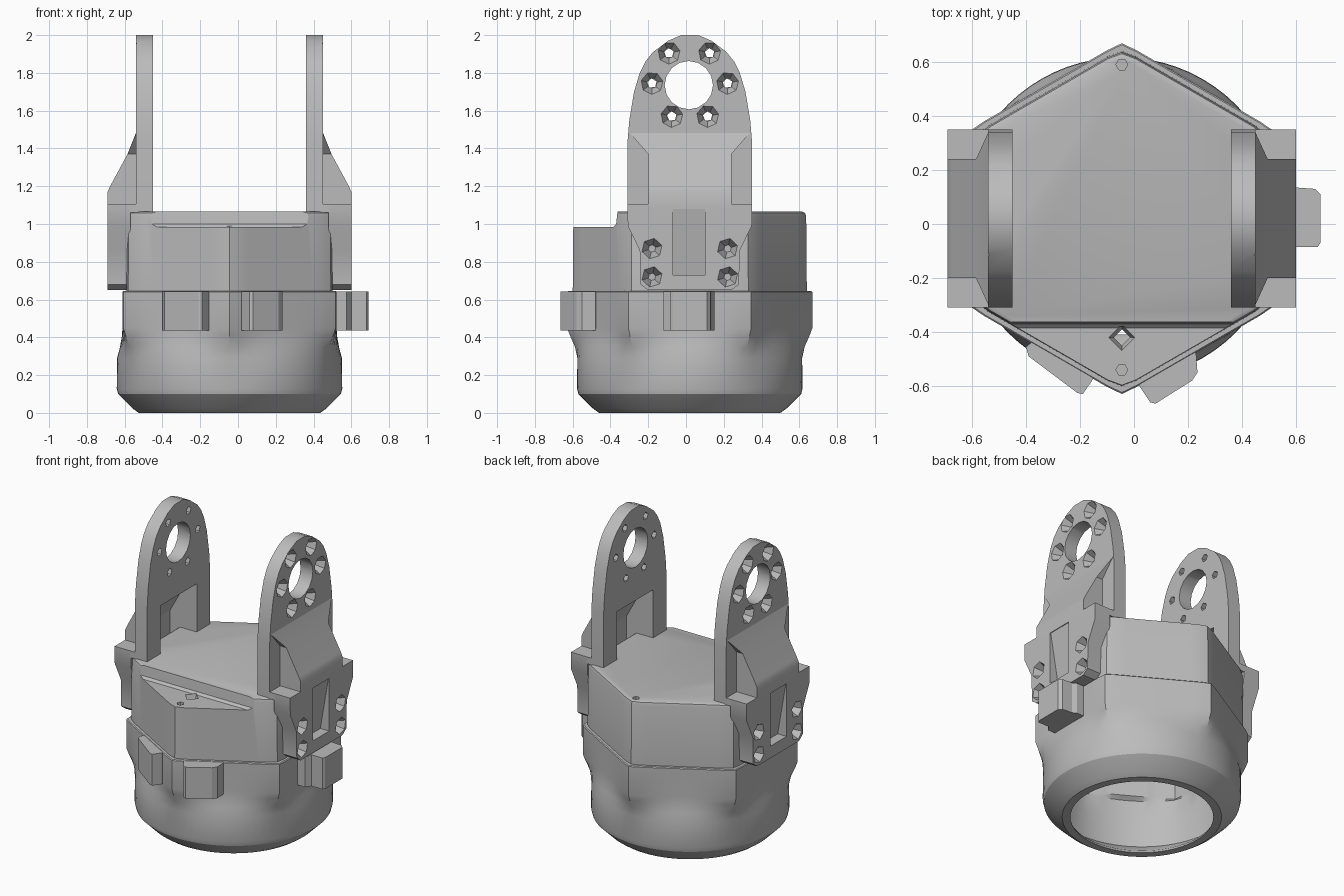
import bpy, bmesh, math

cube = bpy.data.objects.get("Cube")
if cube:
    bpy.data.objects.remove(cube, do_unlink=True)

CX, CY = -0.045, 0.02          # centre axis of the body

grey = bpy.data.materials.new("matte_grey")
grey.use_nodes = True
grey.diffuse_color = (0.5, 0.5, 0.5, 1)
grey.node_tree.nodes["Principled BSDF"].inputs["Base Color"].default_value = (0.5, 0.5, 0.5, 1)


def make(name, solids):
    """One object from closed lofts; each solid is a list of matching rings."""
    bm = bmesh.new()
    for rings in solids:
        rows = [[bm.verts.new(p) for p in r] for r in rings]
        n = len(rows[0])
        for a, b in zip(rows, rows[1:]):
            for i in range(n):
                j = (i + 1) % n
                bm.faces.new((a[i], a[j], b[j], b[i]))
        bm.faces.new(rows[0][::-1])
        bm.faces.new(rows[-1])
    bmesh.ops.recalc_face_normals(bm, faces=bm.faces[:])
    mesh = bpy.data.meshes.new(name)
    bm.to_mesh(mesh)
    bm.free()
    mesh.materials.append(grey)
    ob = bpy.data.objects.new(name, mesh)
    ob.location.x = CX
    bpy.context.collection.objects.link(ob)
    return ob


def prism(axis, pts, lo, hi):
    def place(p, t):
        return {"x": (t, p[0], p[1]), "y": (p[0], t, p[1]), "z": (p[0], p[1], t)}[axis]
    return [[place(p, t) for p in pts] for t in (lo, hi)]


def disc(n, r, turn=0.0):
    return [(r * math.cos(turn + 2 * math.pi * i / n), r * math.sin(turn + 2 * math.pi * i / n))
            for i in range(n)]


def taper_x(y, z, x0, r0, x1, r1, n=6, turn=0.0):
    return [[(x, y + a, z + b) for a, b in disc(n, r, turn)] for x, r in ((x0, r0), (x1, r1))]


def taper_z(x, y, z0, r0, z1, r1, n=6):
    return [[(x + a, y + b, z) for a, b in disc(n, r)] for z, r in ((z0, r0), (z1, r1))]


def activate(ob):
    bpy.ops.object.select_all(action="DESELECT")
    ob.select_set(True)
    bpy.context.view_layer.objects.active = ob


def cut(ob, cutter):
    bpy.context.view_layer.update()
    m = ob.modifiers.new("cut", "BOOLEAN")
    m.operation, m.solver, m.object = "DIFFERENCE", "EXACT", cutter
    m.use_self = True
    activate(ob)
    bpy.ops.object.modifier_apply(modifier=m.name)


def smooth(ob, degrees=30):
    activate(ob)
    bpy.ops.object.shade_smooth_by_angle(angle=math.radians(degrees))


# Body shell: round at the bottom, blending to a hexagon
def ring(z, radius, apothem, hexness, corner=1.145):
    pts = []
    for i in range(72):
        t = 2 * math.pi * i / 72
        off = (t + math.pi / 6) % (math.pi / 3) - math.pi / 6
        h = min(apothem / math.cos(off), apothem * corner)
        r = radius + (h - radius) * hexness
        pts.append((r * math.cos(t), CY + r * math.sin(t), z))
    return pts


body = make("body_shell", [[
    ring(0.94, 0.5, 0.50, 1), ring(0.44, 0.5, 0.51, 1), ring(0.42, 0.55, 0.51, 0.3),
    ring(0.30, 0.55, 0.5, 0), ring(0.11, 0.55, 0.5, 0), ring(0.02, 0.44, 0.5, 0),
    ring(0.0, 0.43, 0.5, 0), ring(0.0, 0.48, 0.5, 0), ring(0.025, 0.515, 0.5, 0),
    ring(0.10, 0.59, 0.5, 0), ring(0.13, 0.597, 0.5, 0), ring(0.29, 0.595, 0.5, 0),
    ring(0.35, 0.59, 0.56, 0.35), ring(0.41, 0.585, 0.565, 0.8), ring(0.45, 0.58, 0.567, 1),
    ring(0.64, 0.58, 0.567, 1), ring(0.645, 0.58, 0.562, 1), ring(0.645, 0.58, 0.546, 1, 1.135),
    ring(1.04, 0.5, 0.543, 1, 1.135), ring(1.058, 0.5, 0.538, 1, 1.135),
    ring(1.065, 0.5, 0.525, 1, 1.135)]])

# Front step with its screw hole, and two small dimples
step = [(-0.9, 0.985), (-0.385, 0.985), (-0.37, 1.0), (-0.365, 1.045), (-0.345, 1.2), (-0.9, 1.2)]
cutter = make("body_cutter", [
    prism("x", step, -0.8, 0.8),
    taper_z(0, -0.42, 0.99, 0.05, 0.92, 0.022, 4),
    taper_z(0, -0.54, 1.0, 0.022, 0.965, 0.022),
    taper_z(0, 0.59, 1.1, 0.022, 1.045, 0.022)])
cutter.hide_render = True
cut(body, cutter)
bpy.data.objects.remove(cutter, do_unlink=True)
smooth(body)

# Clip tabs around the rim
tabs = {
    "side_tab": [(0.54, -0.12), (0.62, -0.12), (0.645, -0.085), (0.725, -0.085), (0.735, -0.07),
                 (0.735, 0.11), (0.715, 0.13), (0.645, 0.135), (0.62, 0.15), (0.54, 0.15)],
    "front_right_tab": [(-0.355, -0.455), (-0.345, -0.49), (-0.165, -0.625), (-0.145, -0.63),
                        (-0.11, -0.58), (-0.10, -0.52), (-0.30, -0.41)],
    "front_left_tab": [(0.065, -0.60), (0.105, -0.66), (0.125, -0.665), (0.26, -0.58),
                       (0.28, -0.55), (0.275, -0.48), (0.22, -0.44), (0.06, -0.54)],
}
for name, outline in tabs.items():
    make(name, [prism("z", outline, 0.435, 0.643)])

# Arm plate outline, given as half widths by height
half = [(0.33, 1.066), (0.33, 1.43), (0.32, 1.55), (0.295, 1.70), (0.265, 1.80),
        (0.235, 1.86), (0.195, 1.91), (0.115, 1.97), (0.045, 2.0)]
outline = [(CY + w, z) for w, z in half] + [(CY - w, z) for w, z in reversed(half)]
plate = make("arm_plates", [prism("x", outline, 0.405, 0.495)])

# Sloping brace that flares into the plate
brace = make("arm_braces", [[
    [(0.45, CY - h, z), (u, CY - h, z), (u, CY + h, z), (0.45, CY + h, z)]
    for z, u, h in ((1.08, 0.645, 0.22), (1.17, 0.645, 0.22), (1.20, 0.632, 0.22),
                    (1.37, 0.54, 0.22), (1.49, 0.492, 0.325))]])

# Mounting bracket against the body side
bracket_half = [(0.22, 0.65), (0.26, 0.68), (0.265, 0.86), (0.328, 0.99), (0.33, 1.105)]
outline = [(CY + w, z) for w, z in bracket_half] + [(CY - w, z) for w, z in reversed(bracket_half)]
bracket = make("arm_brackets", [prism("x", outline, 0.525, 0.645)])
ledge = make("arm_ledges", [prism("x", [(-0.31, 1.06), (0.35, 1.06), (0.35, 1.105), (-0.31, 1.105)],
                                  0.41, 0.53)])

# Bore, screw holes, inner pocket and outer groove
solids = [taper_x(CY - 0.005, 1.735, 0.3, 0.128, 0.6, 0.128, 16)]
for y, z in ((-0.09, 1.905), (0.125, 1.905), (-0.18, 1.745), (0.22, 1.745), (-0.075, 1.57), (0.115, 1.57)):
    solids.append(taper_x(y, z, 0.3, 0.026, 0.47, 0.026, 5, 0.4))
    solids.append(taper_x(y, z, 0.44, 0.028, 0.497, 0.06, 7, 0.2))
for y in (-0.18, 0.22):
    for z in (0.87, 0.72):
        solids.append(taper_x(y, z, 0.57, 0.02, 0.647, 0.056, 6, 0.3))
solids.append(prism("y", [(0.35, 1.0), (0.60, 1.0), (0.60, 1.16), (0.475, 1.385), (0.35, 1.385)], -0.17, 0.21))
solids.append(prism("y", [(0.7, 1.08), (0.64, 1.08), (0.58, 0.73), (0.7, 0.73)], -0.07, 0.10))
cutter = make("arm_cutter", solids)
cutter.hide_render = True

for part in (plate, brace, bracket, ledge):
    cut(part, cutter)
    m = part.modifiers.new("both_sides", "MIRROR")
    activate(part)
    bpy.ops.object.modifier_apply(modifier=m.name)
    smooth(part, 25)
bpy.data.objects.remove(cutter, do_unlink=True)
